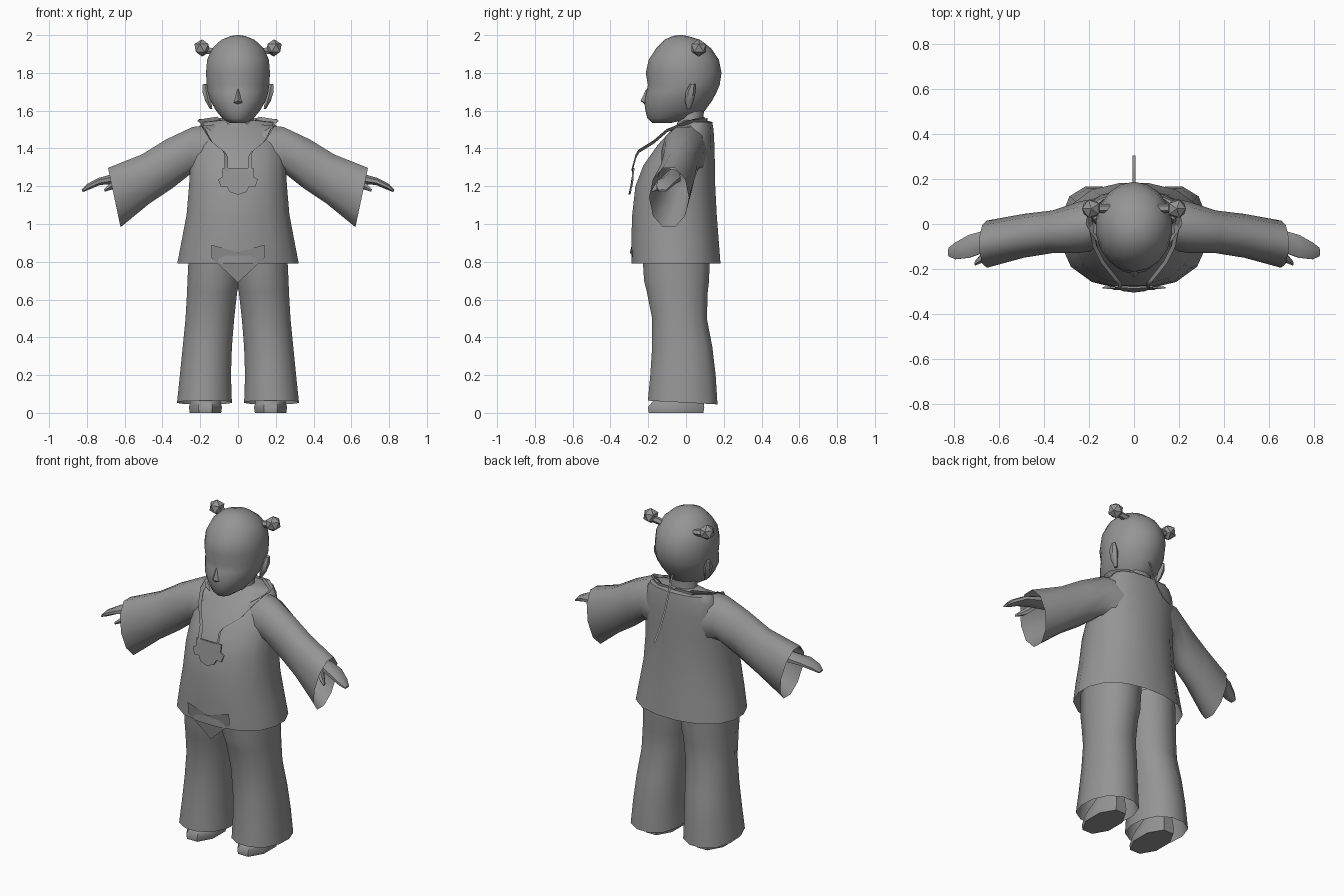
import bpy, bmesh, math
from mathutils import Vector

if "Cube" in bpy.data.objects:
    bpy.data.objects.remove(bpy.data.objects["Cube"])

cloth = bpy.data.materials.new("plain_grey")
cloth.diffuse_color = (0.3, 0.3, 0.3, 1)
cloth.use_nodes = True
cloth.node_tree.nodes["Principled BSDF"].inputs["Base Color"].default_value = cloth.diffuse_color


def finish(name, bm, smooth=True, mirror=False):
    bmesh.ops.remove_doubles(bm, verts=bm.verts, dist=1e-5)
    bmesh.ops.recalc_face_normals(bm, faces=bm.faces)
    me = bpy.data.meshes.new(name)
    bm.to_mesh(me)
    bm.free()
    me.materials.append(cloth)
    ob = bpy.data.objects.new(name, me)
    bpy.context.collection.objects.link(ob)
    if mirror:
        ob.modifiers.new("mirror", 'MIRROR')
    if smooth:
        bpy.ops.object.select_all(action='DESELECT')
        ob.select_set(True)
        bpy.context.view_layer.objects.active = ob
        bpy.ops.object.shade_smooth_by_angle(angle=math.radians(50))
    return ob


def loft(name, rings, n=12, power=2.0, start=False, end=False, mirror=False):
    """Skin rings given as (centre, half axis u, half axis v)."""
    bm = bmesh.new()
    loops = []
    for c, u, v in rings:
        loop = []
        for i in range(n):
            a = 2 * math.pi * (i + 0.5) / n
            co, si = math.cos(a), math.sin(a)
            k = (abs(co) ** power + abs(si) ** power) ** (-1 / power)
            loop.append(bm.verts.new(Vector(c) + Vector(u) * co * k + Vector(v) * si * k))
        loops.append(loop)
    for a, b in zip(loops, loops[1:]):
        for i in range(n):
            j = (i + 1) % n
            bm.faces.new((a[i], a[j], b[j], b[i]))
    if start:
        bm.faces.new(loops[0])
    if end:
        bm.faces.new(loops[-1])
    return finish(name, bm, mirror=mirror)


def level(z, x0, x1, y0, y1, tilt=0):
    """Horizontal ring from its bounds, optionally tilted front to back."""
    return (((x0 + x1) / 2, (y0 + y1) / 2, z), ((x1 - x0) / 2, 0, 0), (0, (y1 - y0) / 2, -tilt))


def sleeve_ring(xt, zt, xb, zb, y0, y1):
    """Upright ring from its top point, bottom point and y range."""
    return (((xt + xb) / 2, (y0 + y1) / 2, (zt + zb) / 2),
            ((xt - xb) / 2, 0, (zt - zb) / 2), (0, (y1 - y0) / 2, 0))


def ribbon(name, path, side, mirror=False):
    bm = bmesh.new()
    s = Vector(side) / 2
    rows = [(bm.verts.new(Vector(p) - s), bm.verts.new(Vector(p) + s)) for p in path]
    for a, b in zip(rows, rows[1:]):
        bm.faces.new((a[0], a[1], b[1], b[0]))
    return finish(name, bm, mirror=mirror)


# Tunic body
loft("tunic", [level(z, -r, r, a, b) for z, r, a, b in (
    (0.79, .325, -.29, .185), (0.92, .30, -.292, .175), (1.05, .275, -.287, .165),
    (1.2, .262, -.27, .157), (1.31, .255, -.228, .155), (1.42, .245, -.15, .152),
    (1.5, .22, -.075, .147), (1.54, .19, -.025, .14), (1.55, .09, -.02, .1))],
    n=16, power=2.3, end=True)

# Pointed flap below the front hem
bm = bmesh.new()
bm.faces.new([bm.verts.new(p) for p in (
    (-.14, -.287, .89), (-.14, -.28, .82), (0, -.262, .69), (.14, -.28, .82), (.14, -.287, .89), (0, -.297, .85))])
finish("front_flap", bm, False)

# Wide sleeves, open at the cuffs
loft("sleeves", [sleeve_ring(*r) for r in (
    (.12, 1.535, .16, 1.22, -.11, .12), (.24, 1.52, .25, 1.26, -.13, .10),
    (.38, 1.455, .35, 1.18, -.13, .06), (.51, 1.375, .47, 1.10, -.15, .045),
    (.69, 1.305, .62, .975, -.195, .015))], n=10, mirror=True)

# Hands and thumbs
loft("hands", [sleeve_ring(*r) for r in (
    (.58, 1.29, .57, 1.22, -.11, -.03), (.67, 1.265, .66, 1.21, -.13, -.025),
    (.74, 1.245, .73, 1.205, -.155, -.045), (.80, 1.213, .79, 1.18, -.16, -.08),
    (.828, 1.182, .822, 1.168, -.145, -.105))], n=8, start=True, end=True, mirror=True)
loft("thumbs", [sleeve_ring(*r) for r in (
    (.64, 1.25, .63, 1.21, -.13, -.08), (.675, 1.22, .665, 1.18, -.17, -.12),
    (.71, 1.185, .705, 1.17, -.185, -.165))], n=6, end=True, mirror=True)

# Trouser legs, flared and open at the hem
loft("trouser_legs", [level(*r) for r in (
    (.055, .03, .325, -.205, .17, .01), (.2, .035, .31, -.192, .16), (.35, .03, .295, -.182, .142),
    (.5, .018, .28, -.182, .113), (.64, .002, .272, -.21, .118), (.70, -.012, .27, -.225, .125),
    (.86, -.02, .262, -.235, .13))], n=12, power=2.4, end=True, mirror=True)

# Shoes
loft("shoes", [level(*r) for r in (
    (0, .085, .26, -.205, .10), (.03, .08, .265, -.21, .105),
    (.065, .09, .255, -.18, .10), (.14, .11, .235, -.07, .09))],
    n=8, power=2.3, start=True, end=True, mirror=True)

# Neck and head
loft("neck", [level(1.5, -.1, .1, -.06, .1), level(1.55, -.085, .085, -.04, .09),
              level(1.64, -.085, .085, -.04, .1)], n=10)
loft("head", [level(z, -r, r, a, b) for z, r, a, b in (
    (1.535, .045, -.18, -.08), (1.56, .085, -.205, .04), (1.60, .118, -.215, .10),
    (1.655, .15, -.222, .14), (1.70, .163, -.21, .163), (1.735, .168, -.202, .178),
    (1.80, .172, -.213, .188), (1.87, .166, -.197, .174), (1.93, .138, -.158, .133),
    (1.975, .09, -.115, .075), (1.995, .04, -.07, .01), (2.0, .008, -.04, -.02))],
    n=18, start=True, end=True)

# Nose
bm = bmesh.new()
tip, top = bm.verts.new((0, -.24, 1.652)), bm.verts.new((0, -.208, 1.72))
base = [bm.verts.new(p) for p in ((-.025, -.215, 1.643), (0, -.212, 1.628), (.025, -.215, 1.643))]
for f in ((top, base[0], tip), (tip, base[2], top), (base[0], base[1], tip), (base[1], base[2], tip)):
    bm.faces.new(f)
finish("nose", bm)

# Ears
loft("ears", [level(*r) for r in (
    (1.61, .135, .15, .005, .025), (1.65, .14, .175, -.005, .04),
    (1.70, .145, .192, -.002, .052), (1.74, .165, .188, .02, .05))],
    n=6, start=True, end=True, mirror=True)

# Hair buns with short stems
loft("bun_stems", [sleeve_ring(.10, 1.93, .10, 1.89, .05, .09),
                   sleeve_ring(.18, 1.94, .18, 1.90, .05, .09)], n=6, mirror=True)
bm = bmesh.new()
bmesh.ops.create_icosphere(bm, subdivisions=1, radius=.046)
bmesh.ops.translate(bm, verts=bm.verts, vec=(.19, .068, 1.932))
finish("hair_buns", bm, False, True)

# Thin pigtail
ribbon("pigtail", [(0, .13, 1.65), (0, .165, 1.55), (0, .205, 1.45), (0, .255, 1.36), (0, .305, 1.297)],
       (.012, 0, 0))

# Neck ring and collar edge
ribbon("neck_ring", [(.10, .10, 1.56), (.2, .03, 1.545), (.175, -.10, 1.495), (.14, -.17, 1.435),
                     (.075, -.25, 1.385), (.062, -.265, 1.36), (.062, -.287, 1.28)],
       (.018, -.004, .016), True)
ribbon("collar", [(0, .115, 1.55), (.12, .11, 1.55), (.19, .05, 1.545), (.2, 0, 1.535), (.15, -.08, 1.5)],
       (.03, 0, .02), True)

# Scalloped pendant plate
bm = bmesh.new()
half = [(0, 1.297), (.085, 1.295), (.082, 1.25), (.105, 1.235), (.09, 1.195), (.06, 1.2), (.045, 1.17), (0, 1.155)]
outline = half + [(-x, z) for x, z in half[-2:0:-1]]
face = bm.faces.new([bm.verts.new((x, -.305 + (z - 1.155) * .12 + abs(x) * .08, z)) for x, z in outline])
ext = bmesh.ops.extrude_face_region(bm, geom=[face])
bmesh.ops.translate(bm, verts=[g for g in ext["geom"] if isinstance(g, bmesh.types.BMVert)], vec=(0, .009, 0))
finish("pendant", bm, False)
